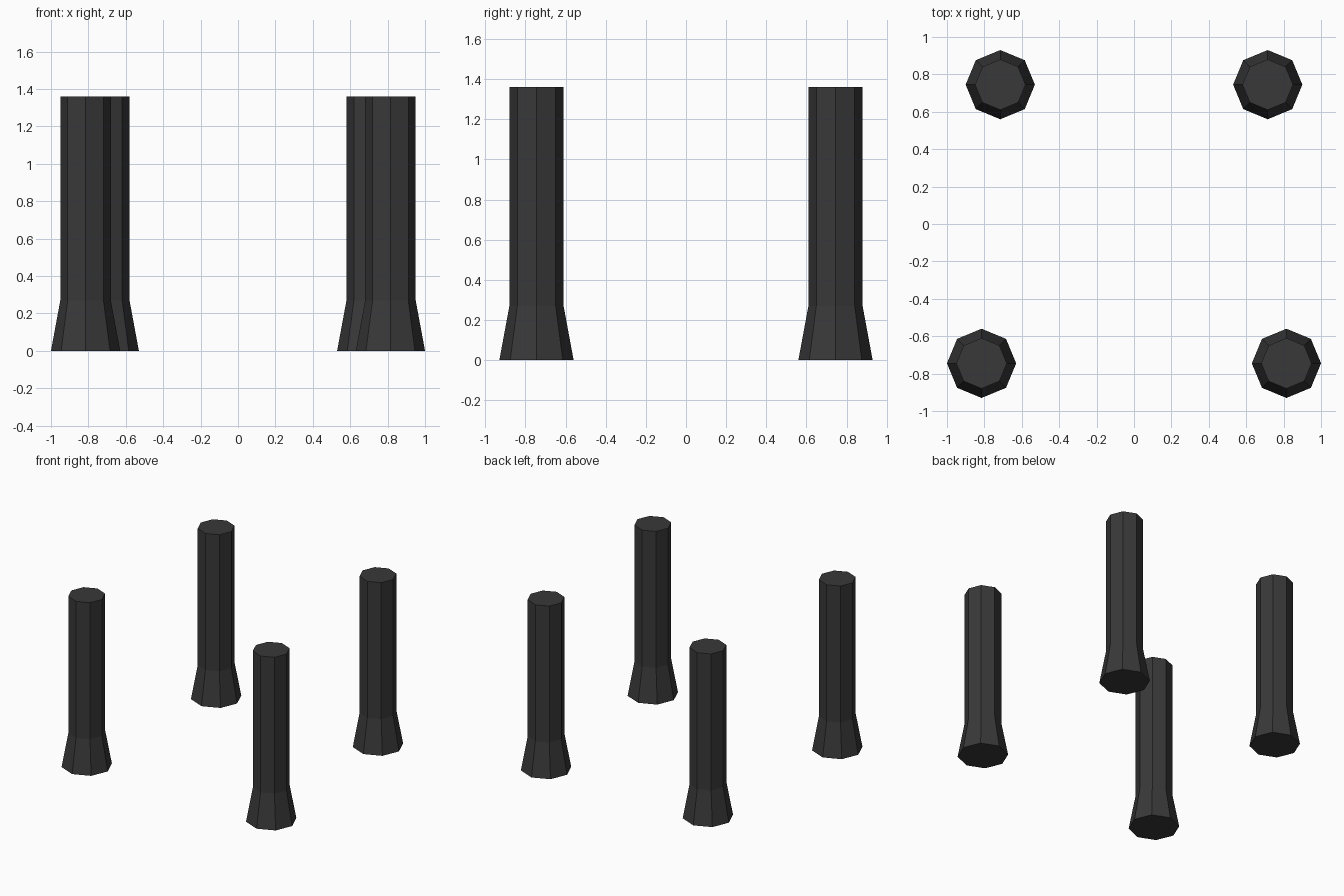
import bpy, bmesh
from math import cos, sin, pi

if "Cube" in bpy.data.objects:
    bpy.data.objects.remove(bpy.data.objects["Cube"])

SIDES = 8
PROFILE = [(0.185, 0.0), (0.135, 0.27), (0.135, 1.36)]  # radius, height

dark = bpy.data.materials.new("dark_grey")
dark.diffuse_color = (0.04, 0.04, 0.04, 1)
dark.use_nodes = True
dark.node_tree.nodes["Principled BSDF"].inputs["Base Color"].default_value = dark.diffuse_color


def make_leg(name, x, y):
    """Octagonal post with a flared foot, closed at both ends."""
    bm = bmesh.new()
    rings = [[bm.verts.new((r * cos(2 * pi * i / SIDES), r * sin(2 * pi * i / SIDES), z))
              for i in range(SIDES)] for r, z in PROFILE]
    for low, high in zip(rings, rings[1:]):
        for i in range(SIDES):
            j = (i + 1) % SIDES
            bm.faces.new((low[i], low[j], high[j], high[i]))
    bm.faces.new(rings[0][::-1])
    bm.faces.new(rings[-1])
    mesh = bpy.data.meshes.new(name)
    bm.to_mesh(mesh)
    bm.free()
    mesh.materials.append(dark)
    leg = bpy.data.objects.new(name, mesh)
    leg.location = (x, y, 0)
    bpy.context.collection.objects.link(leg)


# Front legs stand slightly wider apart than the back legs
for end, x, y in (("front", 0.815, -0.745), ("back", 0.715, 0.745)):
    for side, s in (("left", -1), ("right", 1)):
        make_leg(f"{end}_{side}_leg", s * x, y)
